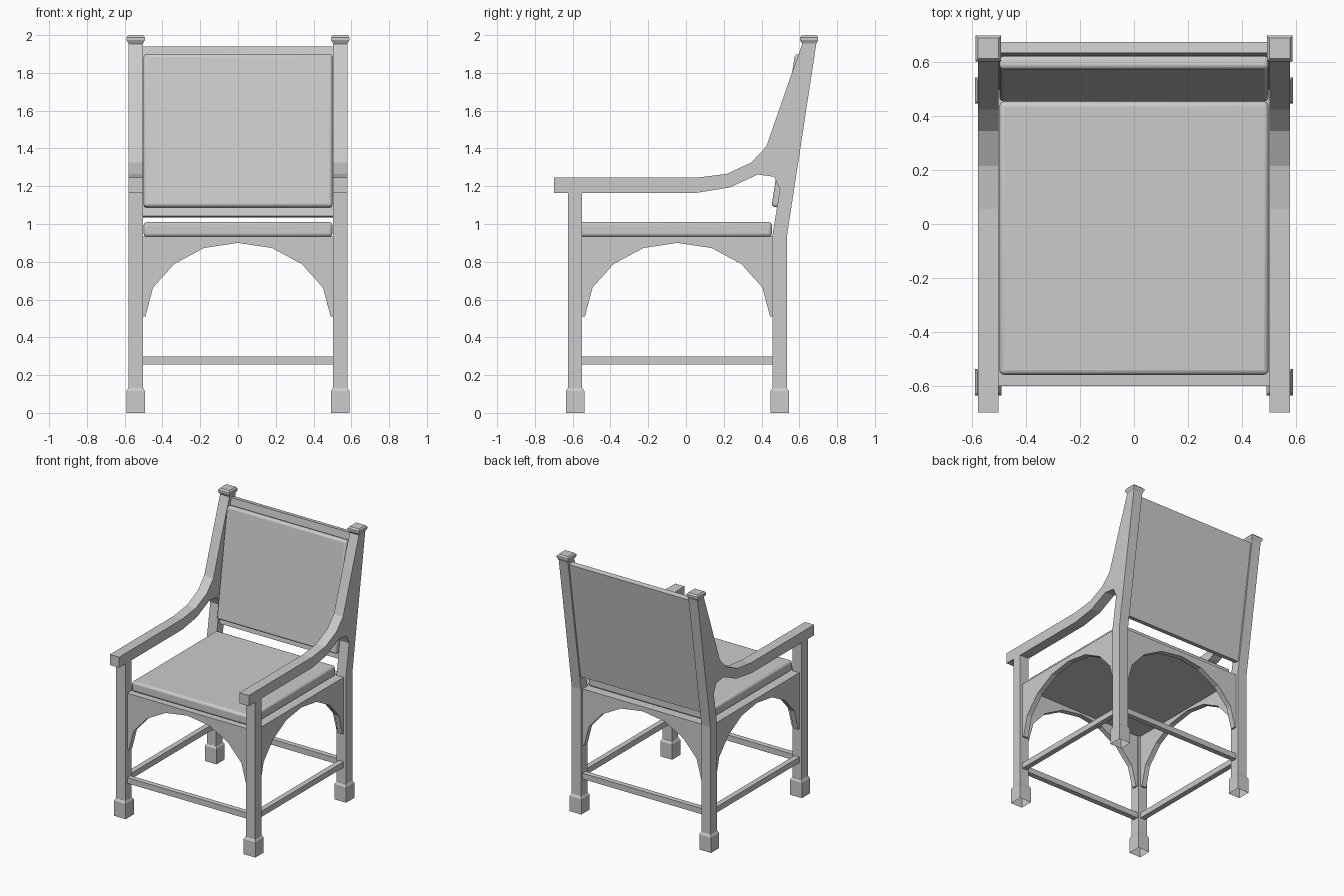
import bpy, bmesh
from mathutils import Vector

if "Cube" in bpy.data.objects:
    bpy.data.objects.remove(bpy.data.objects["Cube"])


def make_object(name, bm):
    bmesh.ops.recalc_face_normals(bm, faces=bm.faces)
    mesh = bpy.data.meshes.new(name)
    bm.to_mesh(mesh)
    bm.free()
    obj = bpy.data.objects.new(name, mesh)
    bpy.context.collection.objects.link(obj)
    return obj


def prism(name, pts, axis, lo, hi):
    """Extrude a profile: (y, z) points along x, or (x, z) points along y."""
    bm = bmesh.new()
    place = (lambda a, b: (lo, a, b)) if axis == 'x' else (lambda a, b: (a, lo, b))
    face = bm.faces.new([bm.verts.new(place(*p)) for p in pts])
    ext = bmesh.ops.extrude_face_region(bm, geom=[face])
    move = Vector((hi - lo, 0, 0) if axis == 'x' else (0, hi - lo, 0))
    bmesh.ops.translate(bm, vec=move, verts=[v for v in ext['geom'] if isinstance(v, bmesh.types.BMVert)])
    return make_object(name, bm)


def box(name, x0, x1, y0, y1, z0, z1):
    return prism(name, [(y0, z0), (y1, z0), (y1, z1), (y0, z1)], 'x', x0, x1)


def stack(name, cx, cy, rings, open_bottom=False):
    """Square rings of (half width, z) joined into a block."""
    bm = bmesh.new()
    loops = [[bm.verts.new((cx + sx * h, cy + sy * h, z))
              for sx, sy in ((-1, -1), (1, -1), (1, 1), (-1, 1))] for h, z in rings]
    for a, b in zip(loops, loops[1:]):
        for i in range(4):
            j = (i + 1) % 4
            bm.faces.new((a[i], a[j], b[j], b[i]))
    bm.faces.new(loops[-1])
    if not open_bottom:
        bm.faces.new(loops[0][::-1])
    return make_object(name, bm)


def soften(obj, width):
    mod = obj.modifiers.new("bevel", 'BEVEL')
    mod.width, mod.segments = width, 3
    bpy.context.view_layer.objects.active = obj
    obj.select_set(True)
    bpy.ops.object.shade_smooth_by_angle()
    obj.select_set(False)


def leaning_slab(name, y, z, length, thick, half_x):
    """Box leaning back with the posts; (y, z) is its lower rear edge."""
    up = Vector((0.152, 0.988))
    out = Vector((-0.988, 0.152))
    a = Vector((y, z))
    pts = [a, a + up * length, a + up * length + out * thick, a + out * thick]
    return prism(name, [tuple(p) for p in pts], 'x', -half_x, half_x)


IN, OUT = 0.503, 0.58
MID = (IN + OUT) / 2
FRONT_Y, REAR_Y, CENTRE_Y = -0.587, 0.496, -0.045

# Rear leg, raked post and curved arm share one side profile
SIDE = [(0.535, 0.12), (0.535, 0.94), (0.69, 1.955), (0.616, 1.955), (0.545, 1.755),
        (0.425, 1.41), (0.345, 1.325), (0.215, 1.265), (0.055, 1.245), (-0.70, 1.245),
        (-0.70, 1.165), (0.055, 1.165), (0.23, 1.193), (0.38, 1.262), (0.467, 1.25),
        (0.497, 1.183), (0.458, 0.94), (0.458, 0.12)]
FOOT = [(0.049, 0), (0.049, 0.115), (0.039, 0.132)]
CAP = [(0.034, 1.948), (0.048, 1.973), (0.048, 1.988), (0.038, 2.0)]

for side, s in (("left", -1), ("right", 1)):
    x0, x1 = sorted((s * IN, s * OUT))
    prism(f"{side}_arm_and_rear_leg", SIDE, 'x', x0, x1)
    box(f"{side}_front_leg", x0, x1, -0.625, -0.55, 0.12, 1.165)
    stack(f"{side}_front_foot", s * MID, FRONT_Y, FOOT, True)
    stack(f"{side}_rear_foot", s * MID, REAR_Y, FOOT, True)
    stack(f"{side}_post_cap", s * MID, 0.652, CAP)

# Arched aprons and stretchers on all four sides
HALF_ARCH = [(-0.49, 0.51), (-0.45, 0.663), (-0.338, 0.788), (-0.18, 0.873)]
ARCH = HALF_ARCH + [(0, 0.90)] + [(-a, z) for a, z in reversed(HALF_ARCH)]
APRON = [(-0.505, 0.935), (-0.505, 0.51)] + ARCH + [(0.505, 0.51), (0.505, 0.935)]
SIDE_APRON = [(a + CENTRE_Y, z) for a, z in APRON]
T = 0.02
for name, y in (("front", FRONT_Y + 0.005), ("rear", REAR_Y)):
    prism(f"{name}_apron", APRON, 'y', y - T, y + T)
    box(f"{name}_stretcher", -0.505, 0.505, y - T, y + T, 0.255, 0.298)
for name, x in (("left", -MID), ("right", MID)):
    prism(f"{name}_apron", SIDE_APRON, 'x', x - T, x + T)
    box(f"{name}_stretcher", x - T, x + T, -0.55, 0.46, 0.255, 0.298)

# Seat board and cushion
box("seat_board", -0.53, 0.53, -0.57, 0.48, 0.915, 0.934)
soften(box("seat_cushion", -0.50, 0.50, -0.56, 0.455, 0.932, 1.01), 0.018)

# Back panel and cushion
leaning_slab("back_panel", 0.537, 1.035, 0.91, 0.04, 0.505)
soften(leaning_slab("back_cushion", 0.502, 1.085, 0.818, 0.05, 0.50), 0.016)
